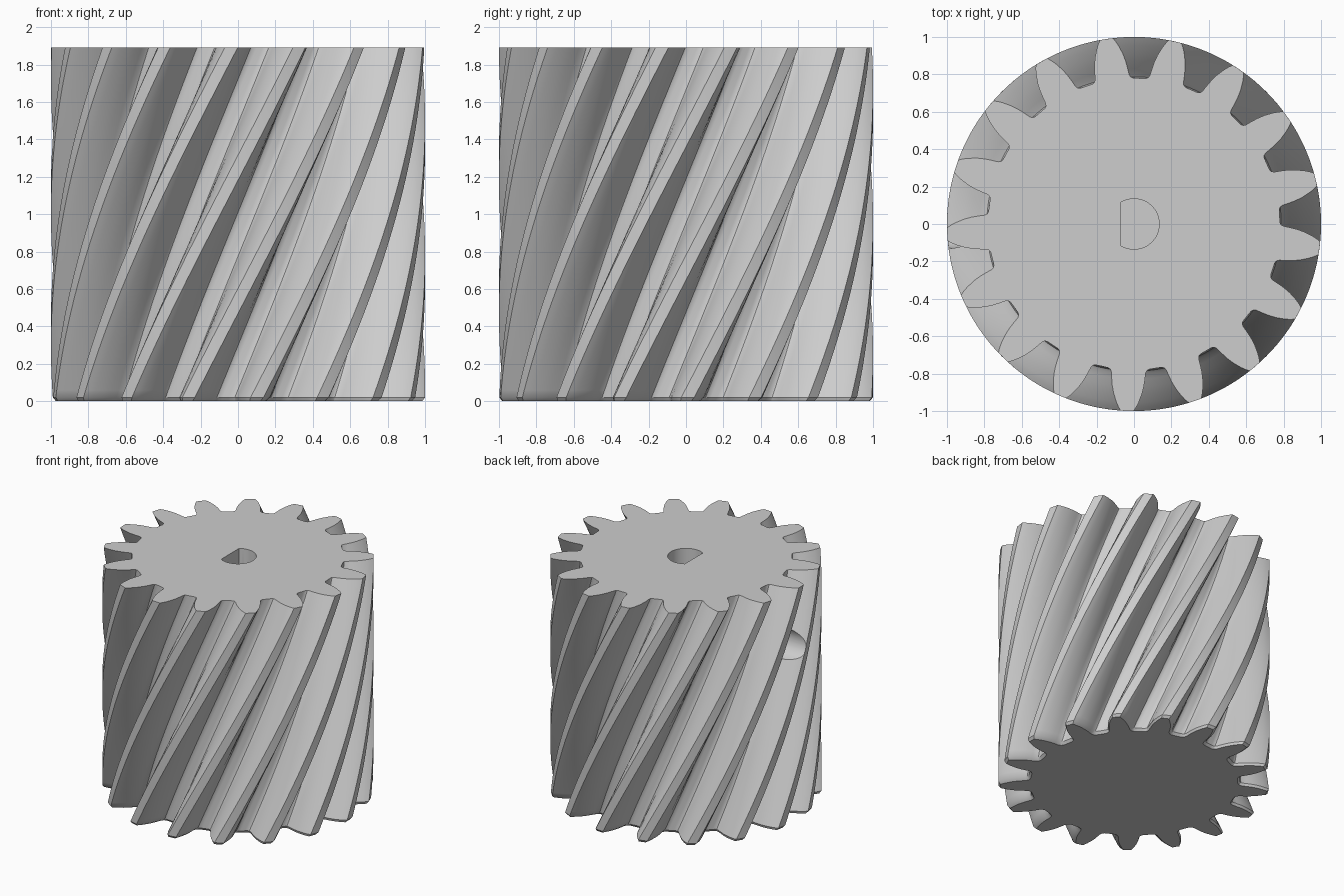
import bpy
import bmesh
from math import sin, cos, radians, pi, hypot

TEETH = 17
HEIGHT = 1.89
PITCH = 2 * pi / TEETH
TWIST = radians(56.2)
TOP_GAP = radians(87.9)      # direction of one tooth gap on the top face

if "Cube" in bpy.data.objects:
    bpy.data.objects.remove(bpy.data.objects["Cube"], do_unlink=True)

steel = bpy.data.materials.new("plain grey")
steel.use_nodes = True
GREY = (0.61, 0.61, 0.61, 1)
steel.diffuse_color = GREY
steel.node_tree.nodes["Principled BSDF"].inputs["Base Color"].default_value = GREY


def loft(name, rings):
    """Solid through a stack of matching closed rings, capped at both ends."""
    bm = bmesh.new()
    loops = [[bm.verts.new(p) for p in ring] for ring in rings]
    for low, high in zip(loops, loops[1:]):
        for i in range(len(low)):
            j = (i + 1) % len(low)
            bm.faces.new((low[i], low[j], high[j], high[i]))
    bm.faces.new(loops[0][::-1])
    bm.faces.new(loops[-1])
    bmesh.ops.recalc_face_normals(bm, faces=bm.faces)
    mesh = bpy.data.meshes.new(name)
    bm.to_mesh(mesh)
    bm.free()
    mesh.materials.append(steel)
    obj = bpy.data.objects.new(name, mesh)
    bpy.context.collection.objects.link(obj)
    return obj


# Half of one tooth gap: radius and angle from the gap centre in degrees
flank = [(0.78, 1.2), (0.781, 2.6), (0.787, 3.5), (0.80, 4.0), (0.83, 4.4),
         (0.87, 5.0), (0.91, 5.8), (0.955, 7.0), (0.98, 7.8), (1.0, 8.6)]
gap = [(r, -a) for r, a in reversed(flank)] + flank + [(1.0, 10.59)]
outline = []
for k in range(TEETH):
    for r, a in gap:
        t = TOP_GAP + k * PITCH + radians(a)
        outline.append((r * cos(t), r * sin(t)))


def inset(points, d):
    """Move a counter-clockwise outline inward along its normals."""
    out = []
    for i, (x, y) in enumerate(points):
        px, py = points[i - 1]
        nx, ny = points[(i + 1) % len(points)]
        tx, ty = nx - px, ny - py
        size = hypot(tx, ty)
        out.append((x - d * ty / size, y + d * tx / size))
    return out


def layer(points, z):
    a = TWIST * (z / HEIGHT - 1)
    return [(x * cos(a) - y * sin(a), x * sin(a) + y * cos(a), z) for x, y in points]


# Helical gear body with a small chamfer round the bottom
STEPS = 48
CHAMFER = 0.02
rings = [layer(inset(outline, 0.016), 0)]
rings += [layer(outline, CHAMFER + (HEIGHT - CHAMFER) * i / STEPS) for i in range(STEPS + 1)]
gear = loft("helical_gear", rings)

# Blind D-shaped shaft socket in the top
R, FLAT, N = 0.135, -0.07, 48
circle = [(cos(2 * pi * i / N), sin(2 * pi * i / N)) for i in range(N)]
d_shape = [(R * c, R * s) for c, s in circle if R * c > FLAT]
half = (R * R - FLAT * FLAT) ** 0.5
cut = next(i for i, p in enumerate(d_shape) if p[1] < 0)
d_shape[cut:cut] = [(FLAT, half), (FLAT, -half)]
socket = loft("shaft_socket_cutter", [[(x, y, z) for x, y in d_shape] for z in (0.9, 2.1)])

# Set screw hole from the flat of the socket out through a tooth gap on the right side
HOLE_R, HOLE_Z = 0.13, 1.41
screw = loft("screw_hole_cutter",
             [[(x, HOLE_R * c, HOLE_Z + HOLE_R * s) for c, s in circle] for x in (-1.2, -0.05)])

bpy.context.view_layer.objects.active = gear
for cutter in (socket, screw):
    cutter.hide_render = True
    mod = gear.modifiers.new("cut", 'BOOLEAN')
    mod.operation = 'DIFFERENCE'
    mod.solver = 'EXACT'
    mod.object = cutter
    bpy.ops.object.modifier_apply(modifier=mod.name)
    bpy.data.objects.remove(cutter, do_unlink=True)

# Smooth flanks with crisp tip, cap and hole edges
for obj in bpy.context.selected_objects:
    obj.select_set(False)
gear.select_set(True)
bpy.ops.object.shade_smooth_by_angle(angle=radians(30))
